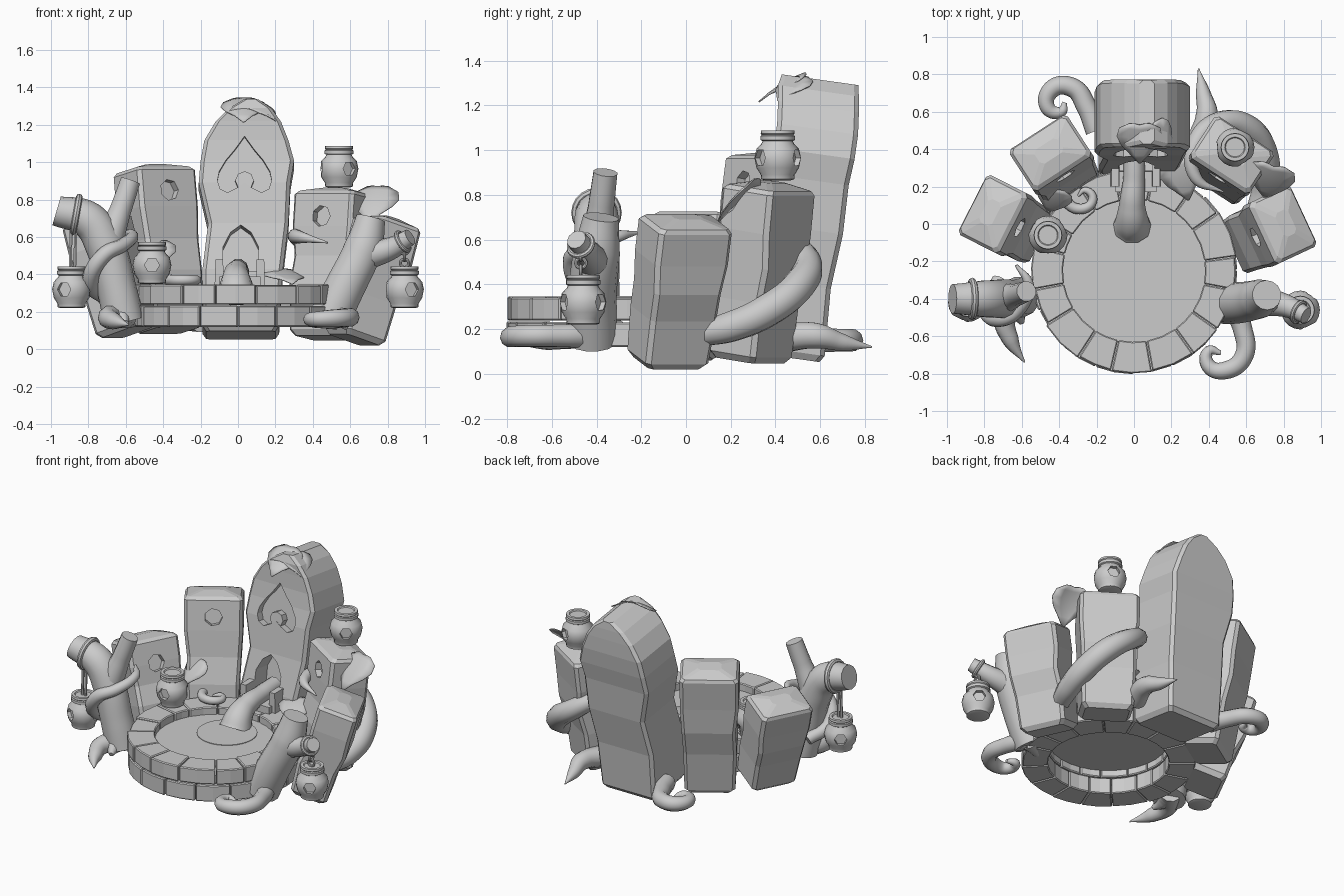
import bpy, bmesh, math, random
from math import sin, cos, pi, radians
from mathutils import Matrix, Vector

random.seed(4)
if "Cube" in bpy.data.objects:
    bpy.data.objects.remove(bpy.data.objects["Cube"])

stone_grey = bpy.data.materials.new("stone_grey")
stone_grey.use_nodes = True
GREY = (0.6, 0.6, 0.6, 1)
stone_grey.diffuse_color = GREY
stone_grey.node_tree.nodes["Principled BSDF"].inputs["Base Color"].default_value = GREY


def activate(ob):
    bpy.ops.object.select_all(action='DESELECT')
    ob.select_set(True)
    bpy.context.view_layer.objects.active = ob


def smooth(ob, angle=40):
    activate(ob)
    bpy.ops.object.shade_smooth_by_angle(angle=radians(angle))


def make(name, bm, matrix=Matrix()):
    bmesh.ops.recalc_face_normals(bm, faces=bm.faces[:])
    me = bpy.data.meshes.new(name)
    bm.to_mesh(me)
    bm.free()
    me.materials.append(stone_grey)
    ob = bpy.data.objects.new(name, me)
    ob.matrix_world = matrix
    bpy.context.collection.objects.link(ob)
    return ob


def loft(name, rings, matrix=Matrix()):
    """Skin a list of vertex rings and cap the ends."""
    bm = bmesh.new()
    loops = [[bm.verts.new(p) for p in ring] for ring in rings]
    n = len(loops[0])
    for a, b in zip(loops, loops[1:]):
        for i in range(n):
            bm.faces.new((a[i], a[(i + 1) % n], b[(i + 1) % n], b[i]))
    bm.faces.new(loops[0])
    bm.faces.new(loops[-1])
    return make(name, bm, matrix)


def prism(name, outline, y0, y1, matrix=Matrix()):
    return loft(name, [[(x, y, z) for x, z in outline] for y in (y0, y1)], matrix)


def carve(ob, cutters):
    for cutter in cutters:
        cutter.hide_render = True
        mod = ob.modifiers.new("carve", 'BOOLEAN')
        mod.object, mod.operation, mod.solver = cutter, 'DIFFERENCE', 'EXACT'
        activate(ob)
        bpy.ops.object.modifier_apply(modifier=mod.name)
        bpy.data.objects.remove(cutter)


def tube(name, points, radii, res=3):
    """Tapered round limb along a smooth path."""
    cu = bpy.data.curves.new(name, 'CURVE')
    cu.dimensions, cu.bevel_depth, cu.bevel_resolution = '3D', 1, res
    cu.use_fill_caps, cu.resolution_u = True, 8
    sp = cu.splines.new('BEZIER')
    sp.bezier_points.add(len(points) - 1)
    for bp, p, r in zip(sp.bezier_points, points, radii):
        bp.co, bp.radius = p, r
        bp.handle_left_type = bp.handle_right_type = 'AUTO'
    cu.materials.append(stone_grey)
    ob = bpy.data.objects.new(name, cu)
    bpy.context.collection.objects.link(ob)
    activate(ob)
    bpy.ops.object.convert(target='MESH')
    smooth(bpy.context.object, 50)


def ring(name, loc, rot, major, minor):
    bpy.ops.mesh.primitive_torus_add(location=loc, rotation=rot, major_radius=major, minor_radius=minor,
                                     major_segments=20, minor_segments=8)
    ob = bpy.context.object
    ob.name = name
    ob.data.materials.append(stone_grey)
    smooth(ob)


def slab(name, levels, depth, base, yaw, tilt, c=0.02):
    """Rough standing stone: chamfered sections (height, left, right, push, depth inset)."""
    rings = []
    for z, l, r, p, inset in levels:
        k = min(c, (r - l) * 0.3)
        f, b = -depth / 2 + p + inset, depth / 2 + p - inset
        rings.append([(l + k, f, z), (r - k, f, z), (r, f + k, z), (r, b - k, z),
                      (r - k, b, z), (l + k, b, z), (l, b - k, z), (l, f + k, z)])
    m = Matrix.Translation(base) @ Matrix.Rotation(radians(yaw), 4, 'Z') @ Matrix.Rotation(radians(-tilt), 4, 'X')
    return loft(name, rings, m), m


def polygon(cx, cz, r, n=7):
    return [(cx + r * cos(i * 2 * pi / n), cz + r * sin(i * 2 * pi / n)) for i in range(n)]


# Tall central stone with pointed top
levels = [(0, -.18, .19, 0, .02), (.03, -.2, .21, 0, 0), (.33, -.2, .23, -.015, 0), (.58, -.17, .26, .005, 0),
          (.8, -.22, .27, 0, 0), (.92, -.21, .29, .01, 0), (1.03, -.19, .26, .01, 0), (1.13, -.13, .22, 0, 0),
          (1.2, -.06, .17, -.01, 0), (1.25, .02, .1, -.01, .01)]
tall, m = slab("tall_stone", levels, .365, (.01, .435, .075), 0, 8)
half = [(.04, .77), (.09, .745), (.13, .765), (.145, .81), (.135, .86), (.1, .92), (.05, .98)]
spade = [(.025, .8)] + [(.025 + x, z) for x, z in half] + [(.025, 1.05)] + [(.025 - x, z) for x, z in reversed(half)]
arch = [(-.09, .32), (.1, .32), (.1, .45), (.06, .53), (.005, .57), (-.05, .53), (-.09, .45)]
carve(tall, [prism("spade_cutter", spade, -.4, -.13, m), prism("arch_cutter", arch, -.4, -.06, m)])
prism("spade_bulb", polygon(.025, .81, .05, 8), -.18, -.1, m)

# Four leaning stones with domed tops, each with a shallow round hollow
for name, width, depth, height, base, yaw, tilt, hole in (
        ("back_right_stone", .37, .27, .87, (-.37, .26, .1), 33, 10, .74),
        ("side_right_stone", .36, .26, .63, (-.59, -.03, .09), 63, 18, .47),
        ("back_left_stone", .38, .27, .78, (.47, .285, .06), -33, 8, .64),
        ("side_left_stone", .36, .26, .66, (.62, -.085, .05), -65, 18, .5)):
    w = width / 2
    levels = [(0, -w + .05, w - .05, 0, .03), (.03, -w + .025, w - .025, 0, .01), (height * .35, -w + .015, w - .02, -.01, 0),
              (height * .55, -w + .02, w - .01, .01, 0), (height * .75, -w, w, 0, 0),
              (height - .02, -w, w, -.005, 0), (height, -w + .015, w - .015, 0, .015),
              (height + .025, -w + .11, w - .11, 0, .09)]
    ob, m = slab(name, levels, depth, base, yaw, tilt)
    carve(ob, [prism("hollow_cutter", polygon(0, hole, .057), -.4, -depth / 2 + .04, m)])

# Basin: two staggered courses of wedge blocks
CENTRE = Vector((0, -.25, 0))


def brick(name, a0, a1, r0, r1, z0, z1):
    rings = []
    for i in range(3):
        a = a0 + (a1 - a0) * i / 2
        rings.append([CENTRE + Vector((r * cos(a), r * sin(a), z))
                      for r, z in ((r0, z0), (r1, z0), (r1, z1), (r0, z1))])
    ob = loft(name, rings)
    bev = ob.modifiers.new("worn_edges", 'BEVEL')
    bev.width, bev.segments, bev.limit_method, bev.angle_limit = .006, 1, 'ANGLE', radians(40)


for course, (z0, z1, shift) in {"lower": (.12, .234, .1), "upper": (.238, .345, .5)}.items():
    n = 16
    cuts = [(i + shift + random.uniform(-.16, .16)) * 2 * pi / n for i in range(n)]
    cuts.append(cuts[0] + 2 * pi)
    for i in range(n):
        brick(f"{course}_basin_block", cuts[i] + .004, cuts[i + 1] - .004, .38,
              .545 + random.uniform(-.006, .01), z0, z1 + random.uniform(-.006, .002))


# Water surface, ripple and stream
def disc(name, loc, radius, depth):
    bpy.ops.mesh.primitive_cylinder_add(vertices=40, radius=radius, depth=depth, location=loc)
    bpy.context.object.name = name
    bpy.context.object.data.materials.append(stone_grey)


disc("water_surface", (0, -.25, .29), .39, .01)
disc("ripple", (0, -.12, .296), .19, .006)
tube("water_stream", [(0, .4, .43), (0, .24, .42), (-.01, .1, .395), (-.01, .02, .34), (-.01, -.01, .28)],
     [.055, .058, .07, .09, .105])
prism("spout_floor", [(-.1, .34), (.12, .34), (.12, .39), (-.1, .39)], .17, .42)
for x in (-.1, .12):
    prism("spout_wall", [(x - .025, .34), (x + .025, .34), (x + .02, .48), (x - .02, .48)], .2, .42)

# Tree trunks with branches
tube("right_trunk", [(-.61, -.39, .15), (-.65, -.4, .33), (-.71, -.4, .55), (-.8, -.4, .69), (-.97, -.4, .74)],
     [.11, .105, .105, .1, .08], 5)
tube("right_branch", [(-.7, -.4, .56), (-.63, -.38, .74), (-.575, -.36, .9)], [.085, .06, .055], 4)
tube("left_trunk", [(.48, -.42, .15), (.57, -.42, .33), (.67, -.4, .54), (.71, -.38, .7)],
     [.115, .11, .105, .08], 5)
tube("left_branch", [(.68, -.41, .5), (.82, -.44, .54), (.92, -.49, .6)], [.08, .06, .045], 4)
ring("branch_ring", (-.865, -.4, .72), (0, radians(100), 0), .095, .018)
ring("branch_ring", (.88, -.47, .575), (0, radians(60), radians(-25)), .055, .013)

# Roots and vines
tube("right_root", [(-.6, -.36, .18), (-.69, -.5, .17), (-.66, -.62, .15), (-.585, -.74, .13)], [.07, .06, .045, .004])
tube("right_foot", [(-.62, -.4, .19), (-.62, -.47, .165), (-.6, -.53, .14)], [.08, .05, .015])
tube("left_foot", [(.5, -.42, .18), (.42, -.46, .155), (.36, -.5, .14)], [.08, .045, .015])
tube("left_root_curl", [(.52, -.42, .17), (.58, -.56, .17), (.59, -.7, .17), (.5, -.78, .165), (.4, -.76, .16),
                        (.4, -.68, .16), (.465, -.69, .16)], [.06, .052, .05, .048, .04, .03, .012])
tube("back_root_curl", [(-.2, .5, .15), (-.25, .62, .15), (-.33, .73, .15), (-.44, .72, .15), (-.46, .62, .15),
                        (-.39, .6, .15), (-.37, .65, .15)], [.06, .055, .052, .048, .04, .03, .012])
tube("back_root", [(.34, .42, .16), (.39, .58, .17), (.37, .7, .14), (.345, .83, .12)], [.07, .06, .04, .004])
tube("stone_vine", [(.66, .07, .18), (.7, .2, .21), (.7, .36, .28), (.62, .5, .39), (.47, .54, .5),
                    (.33, .43, .59), (.33, .25, .6), (.48, .17, .57)], [.06, .07, .075, .074, .065, .048, .034, .004])
tube("trunk_vine", [(-.72, -.3, .28), (-.79, -.44, .36), (-.72, -.51, .5), (-.61, -.45, .56), (-.565, -.32, .61),
                    (-.63, -.22, .63)], [.04, .045, .042, .036, .03, .008])
tube("rim_curl", [(-.36, .26, .37), (-.37, .14, .37), (-.29, .08, .37), (-.22, .13, .37), (-.26, .18, .37),
                  (-.3, .15, .37)], [.035, .03, .028, .024, .018, .006])

# Lanterns: turned pots with three windows
profile = [(.06, 0), (.074, .005), (.076, .025), (.095, .055), (.104, .1), (.095, .14), (.072, .165), (.068, .175),
           (.077, .18), (.077, .198), (.07, .202), (.076, .208), (.074, .222), (.055, .222), (.05, .215)]


def lantern(loc, turn):
    n, m = 20, Matrix.Translation(loc)
    rings = [[(r * cos(i * 2 * pi / n), r * sin(i * 2 * pi / n), z) for i in range(n)] for r, z in profile]
    ob = loft("lantern", rings, m)
    cutters = [prism("window_cutter", polygon(0, .1, .04, 6), -.2, -.07,
                     m @ Matrix.Rotation(radians(turn + k * 120), 4, 'Z')) for k in range(3)]
    carve(ob, cutters)
    smooth(ob, 35)


lantern((-.89, -.42, .22), -25)
lantern((.89, -.46, .22), 25)
lantern((-.46, -.06, .35), 0)
lantern((.54, .41, .865), 35)

# Hangers for the two hanging lanterns
for x in (-.012, .012):
    tube("lantern_cord", [(-.885 + x, -.42, .43), (-.88 + x, -.42, .64)], [.009, .009], 1)
for i in range(3):
    ring("chain_link", (.89, -.47, .46 + i * .035), (pi / 2, 0, i * pi / 2), .022, .008)


# Heart-shaped leaves
def leaf(loc, heading, pitch, size):
    bm = bmesh.new()
    rows = []
    for y, w in ((-.12, .25), (.02, .5), (.25, .56), (.5, .44), (.75, .22), (1, .02)):
        rows.append([bm.verts.new((s * w * size, (y if s else max(y, 0.02 + y * .9)) * size,
                                   -(.25 * abs(s * w) ** 1.5 + .2 * y * y) * size))
                     for s in (-1, -.5, 0, .5, 1)])
    for a, b in zip(rows, rows[1:]):
        for i in range(4):
            bm.faces.new((a[i], a[i + 1], b[i + 1], b[i]))
    m = (Matrix.Translation(loc) @ Matrix.Rotation(radians(heading), 4, 'Z')
         @ Matrix.Rotation(radians(pitch), 4, 'X'))
    ob = make("leaf", bm, m)
    ob.modifiers.new("thickness", 'SOLIDIFY').thickness = .006
    smooth(ob, 50)


leaf((.03, .51, 1.34), 180, -22, .22)
leaf((.1, .5, 1.325), 230, -25, .17)
leaf((.74, .29, .86), 165, -38, .24)
leaf((-.42, .17, .57), 160, -40, .18)
leaf((.24, .32, .43), 195, -10, .21)
